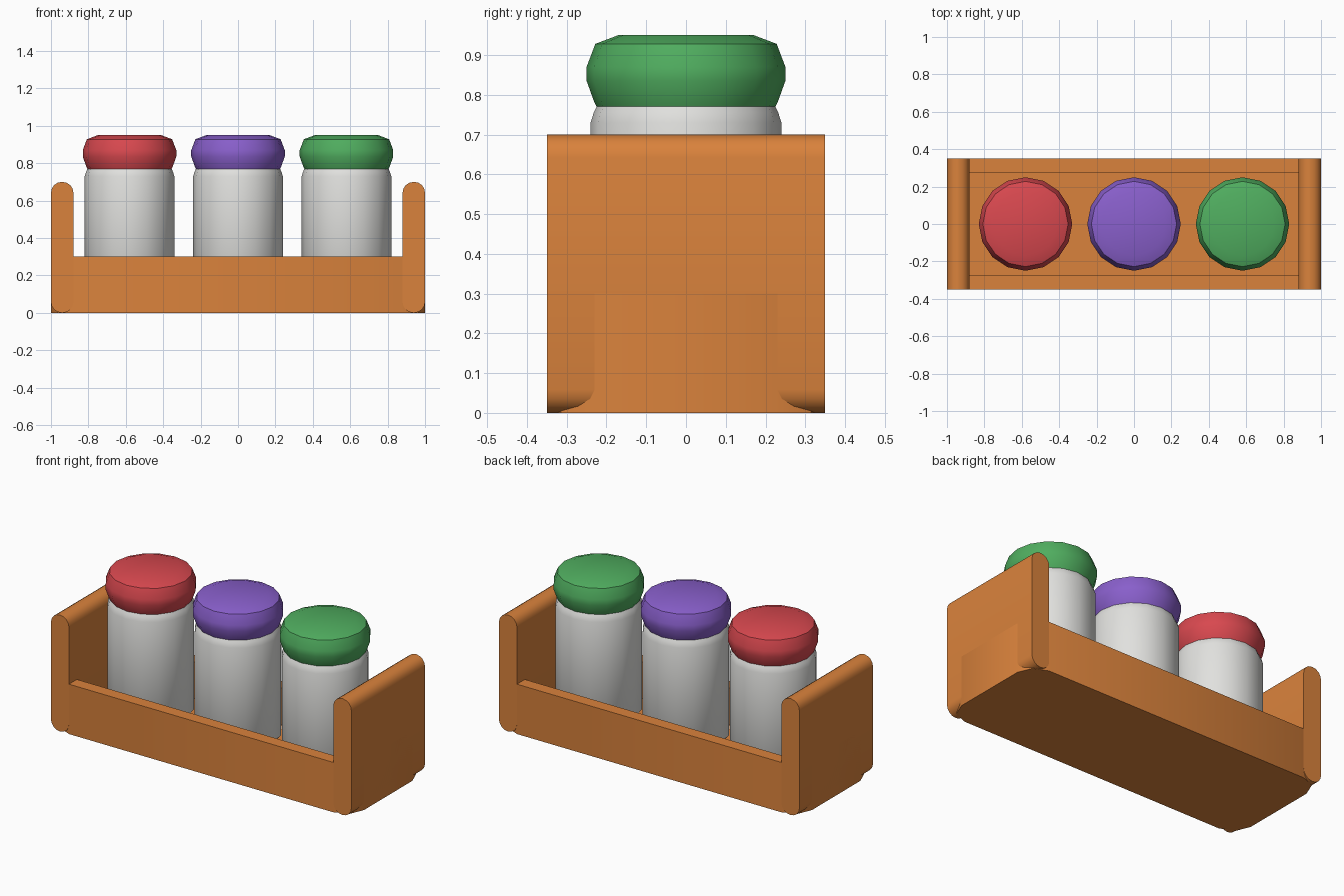
import bpy, math

if "Cube" in bpy.data.objects:
    bpy.data.objects.remove(bpy.data.objects["Cube"])


def material(name, rgb):
    m = bpy.data.materials.new(name)
    m.diffuse_color = (*rgb, 1)
    m.use_nodes = True
    m.node_tree.nodes["Principled BSDF"].inputs["Base Color"].default_value = m.diffuse_color
    return m


WOOD = material("orange wood", (0.70, 0.225, 0.045))
GLASS = material("pale grey", (0.75, 0.75, 0.73))
LIDS = [("red", material("red", (0.69, 0.065, 0.078))),
        ("purple", material("purple", (0.25, 0.115, 0.60))),
        ("green", material("green", (0.08, 0.42, 0.115)))]


def loft(name, loops, mat, angle=35):
    """Skin equal-length closed loops in order and cap both ends."""
    n = len(loops[0])
    verts = [p for loop in loops for p in loop]
    faces = [(k * n + i, k * n + (i + 1) % n, (k + 1) * n + (i + 1) % n, (k + 1) * n + i)
             for k in range(len(loops) - 1) for i in range(n)]
    faces.append(tuple(reversed(range(n))))
    faces.append(tuple(range(len(verts) - n, len(verts))))
    me = bpy.data.meshes.new(name)
    me.from_pydata(verts, [], faces)
    me.materials.append(mat)
    ob = bpy.data.objects.new(name, me)
    bpy.context.collection.objects.link(ob)
    bpy.ops.object.select_all(action='DESELECT')
    ob.select_set(True)
    bpy.context.view_layer.objects.active = ob
    bpy.ops.object.shade_smooth_by_angle(angle=math.radians(angle))
    return ob


def rounded_rect(hw, hh, r, seg):
    """Counter-clockwise rounded rectangle outline."""
    pts = []
    for q, (sx, sy) in enumerate([(1, 1), (-1, 1), (-1, -1), (1, -1)]):
        for s in range(seg + 1):
            a = math.radians(90 * (q + s / seg))
            pts.append((sx * (hw - r) + r * math.cos(a), sy * (hh - r) + r * math.sin(a)))
    return pts


def turned(name, profile, x, mat, sides=16):
    """Round part from (radius, z) rings."""
    loft(name, [[(x + r * math.cos(2 * math.pi * i / sides),
                  r * math.sin(2 * math.pi * i / sides), z) for i in range(sides)]
                for r, z in profile], mat, 40)


# Tray: rounded plan corners, open cavity
outer = rounded_rect(1.0, 0.35, 0.12, 2)
inner = [(max(-0.925, min(0.925, x)), max(-0.275, min(0.275, y))) for x, y in outer]
loft("tray", [[(x, y, z) for x, y in plan] for plan, z in
              [(outer, 0), (outer, 0.3), (inner, 0.3), (inner, 0.08)]], WOOD)

# End panels: rounded top and bottom, extruded front to back
for side, cx in (("left", -0.94), ("right", 0.94)):
    prof = rounded_rect(0.06, 0.35, 0.058, 4)
    loft(side + "_end_panel",
         [[(cx + x, y, 0.35 + z) for x, z in prof] for y in (-0.35, 0.35)], WOOD)

# Jars with coloured lids
for (label, mat), x in zip(LIDS, (-0.58, 0.0, 0.58)):
    turned(label + "_jar", [(0.21, 0.08), (0.24, 0.12), (0.24, 0.73), (0.232, 0.755),
                            (0.225, 0.77)], x, GLASS)
    turned(label + "_lid", [(0.225, 0.77), (0.232, 0.785), (0.25, 0.835), (0.25, 0.87),
                            (0.228, 0.928), (0.17, 0.95)], x, mat)
